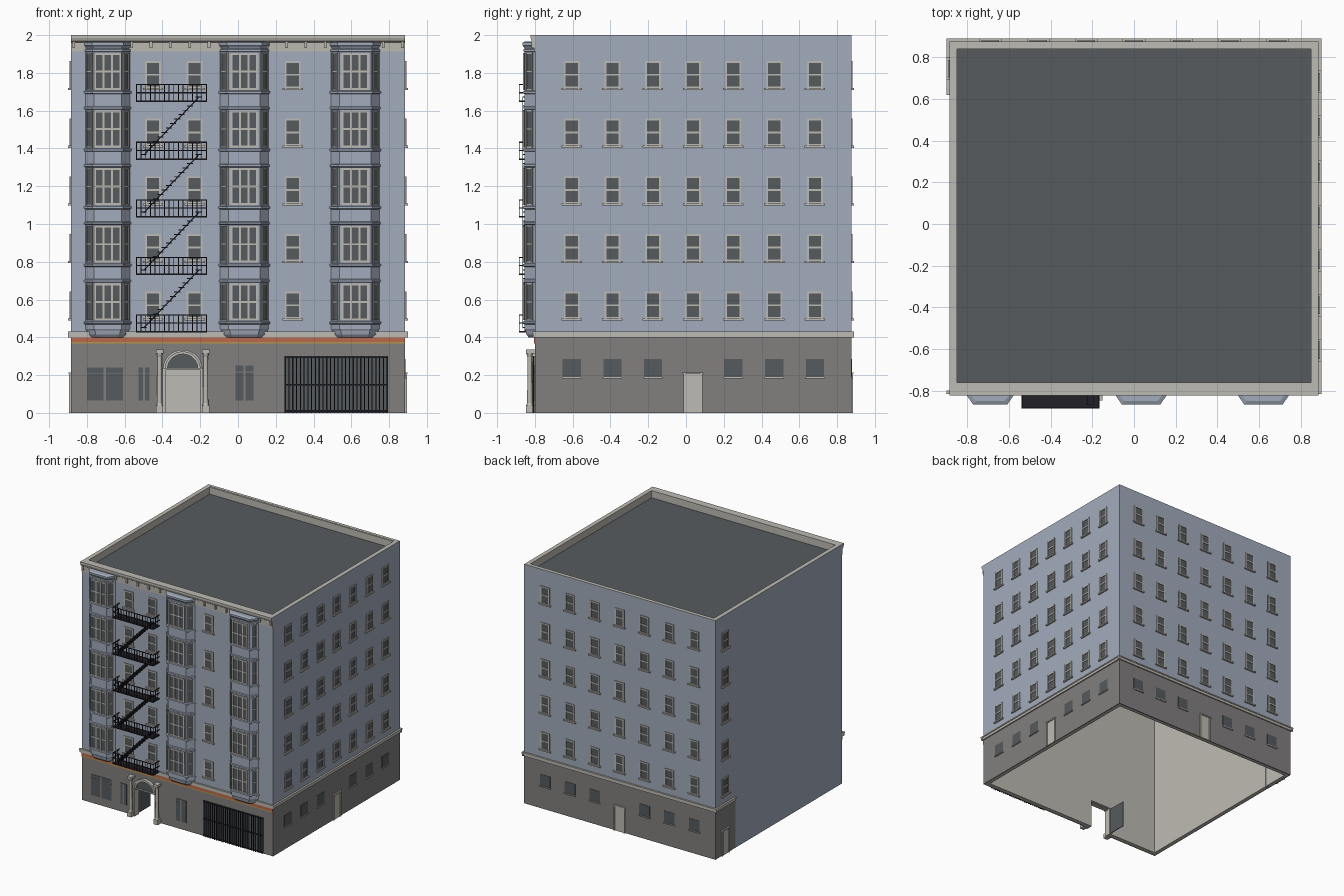
import bpy, bmesh, math
from mathutils import Matrix, Vector

if "Cube" in bpy.data.objects:
    bpy.data.objects.remove(bpy.data.objects["Cube"])


def material(name, hexcode):
    rgb = [int(hexcode[i:i + 2], 16) / 255 for i in (0, 2, 4)]
    lin = [c / 12.92 if c < 0.04 else ((c + 0.055) / 1.055) ** 2.4 for c in rgb]
    m = bpy.data.materials.new(name)
    m.use_nodes = True
    m.diffuse_color = (*lin, 1)
    m.node_tree.nodes["Principled BSDF"].inputs["Base Color"].default_value = (*lin, 1)
    return m


BLUE = material("blue_grey_wall", "a3acbc")
STONE = material("grey_brown_base", "827f7e")
TRIM = material("pale_stone_trim", "bebbb3")
GLASS = material("dark_grey_glass", "565b5e")
IRON = material("black_iron", "212128")
RUST = material("rust_band", "b8694c")
OCHRE = material("ochre_line", "b8944c")


class Part:
    """One object gathered from boxes, turned shafts and prisms."""

    def __init__(self, name, mat):
        self.name, self.mat, self.bm = name, mat, bmesh.new()

    def box(self, M, u0, u1, z0, z1, d0, d1):
        # u runs along the face, d runs outwards from it
        size = Matrix.Diagonal((u1 - u0, d1 - d0, z1 - z0, 1))
        mid = Matrix.Translation(((u0 + u1) / 2, -(d0 + d1) / 2, (z0 + z1) / 2))
        bmesh.ops.create_cube(self.bm, size=1, matrix=M @ mid @ size)

    def loft(self, rings):
        loops = [[self.bm.verts.new(p) for p in r] for r in rings]
        n = len(loops[0])
        for a, b in zip(loops, loops[1:]):
            for i in range(n):
                self.bm.faces.new((a[i], a[(i + 1) % n], b[(i + 1) % n], b[i]))
        self.bm.faces.new(loops[0])
        self.bm.faces.new(loops[-1])

    def shaft(self, x, y, z0, z1, r0, r1):
        bmesh.ops.create_cone(self.bm, cap_ends=True, segments=14, radius1=r0, radius2=r1,
                              depth=z1 - z0, matrix=Matrix.Translation((x, y, (z0 + z1) / 2)))

    def finish(self, smooth=False):
        bmesh.ops.recalc_face_normals(self.bm, faces=self.bm.faces)
        me = bpy.data.meshes.new(self.name)
        self.bm.to_mesh(me)
        self.bm.free()
        me.materials.append(self.mat)
        ob = bpy.data.objects.new(self.name, me)
        bpy.context.collection.objects.link(ob)
        if smooth:
            bpy.ops.object.select_all(action='DESELECT')
            ob.select_set(True)
            bpy.context.view_layer.objects.active = ob
            bpy.ops.object.shade_smooth_by_angle(angle=math.radians(40))


def face(x, y, degrees):
    return Matrix.Translation((x, y, 0)) @ Matrix.Rotation(math.radians(degrees), 4, 'Z')


X, YF, YB = 0.885, -0.80, 0.875
FRONT, RIGHT = face(0, YF, 0), face(X, 0, 90)
BACK, LEFT = face(0, YB, 180), face(-X, 0, -90)
BASE, TOP, ROOF = 0.40, 1.998, 1.94
FLOORS = [0.305 * k for k in range(5)]
ENTRY = -0.293

upper, base = Part("upper_walls", BLUE), Part("ground_floor_walls", STONE)
lining = Part("inner_walls", TRIM)


# Walls: a thin coloured skin with a pale inner lining, open underneath
def wall(part, M, u0, u1, z0, z1, thick=0.035):
    part.box(M, u0, u1, z0, z1, -0.01, 0)
    lining.box(M, u0 + 0.005, u1 - 0.005, z0, z1, -thick, -0.008)


wall(upper, FRONT, -X, X, BASE, TOP, 0.04)
wall(upper, RIGHT, YF, YB, BASE, TOP)
wall(upper, BACK, -X, X, BASE, TOP)
wall(upper, LEFT, -YB, -YF, BASE, TOP)
wall(upper, LEFT, -0.61, -YF - 0.01, 0, BASE)
wall(base, LEFT, -YB, -0.61, 0, BASE)
wall(base, RIGHT, YF, YB, 0, BASE)
wall(base, BACK, -X, X, 0, BASE)
wall(base, FRONT, -X, ENTRY - 0.1, 0, BASE, 0.04)
wall(base, FRONT, ENTRY + 0.1, X, 0, BASE, 0.04)
wall(base, FRONT, ENTRY - 0.11, ENTRY + 0.11, 0.235, BASE, 0.04)

roof = Part("roof_deck", GLASS)
roof.box(FRONT, -0.86, 0.86, ROOF - 0.02, ROOF, -1.66, -0.03)
roof.finish()
coping = Part("parapet_coping", TRIM)
for M, a, b, t in ((FRONT, -X, X, 0.04), (BACK, -X, X, 0.025),
                   (RIGHT, YF, YB, 0.035), (LEFT, -YB, -YF, 0.035)):
    coping.box(M, a, b, TOP, 2.0, -t, 0)
coping.finish()
for p in (upper, base, lining):
    p.finish()

# String course and painted bands above the ground floor
course = Part("string_course", TRIM)
for M, a, b in ((FRONT, -0.9, 0.9), (RIGHT, YF - 0.01, 0.89), (BACK, -0.9, 0.9), (LEFT, -0.89, -0.62)):
    course.box(M, a, b, 0.40, 0.42, 0, 0.01)
    course.box(M, a, b, 0.42, 0.43, 0, 0.015)
course.finish()
for name, mat, z0, z1 in (("rust_band", RUST, 0.375, 0.40), ("ochre_line", OCHRE, 0.367, 0.375)):
    band = Part(name, mat)
    band.box(FRONT, -X, X, z0, z1, 0, 0.006)
    band.finish()

# Front cornice with brackets
cornice = Part("front_cornice", TRIM)
profile = [(0, 1.912), (0.005, 1.912), (0.007, 1.962), (0.016, 1.968), (0.022, 1.985), (0.022, 2), (0, 2)]
cornice.loft([[(x, YF - d, z) for d, z in profile] for x in (-X, X)])
for i in range(18):
    x = -0.87 + i * 0.1024
    cornice.box(FRONT, x - 0.007, x + 0.007, 1.932, 1.965, 0, 0.018)
cornice.finish()

# Windows
glass, frames = Part("window_glass", GLASS), Part("window_frames", TRIM)


def window(M, u, z, w, h, columns=1, f=0.01, rail=True, sill=True):
    a, b, lo, hi = u - w / 2, u + w / 2, z - h / 2, z + h / 2
    glass.box(M, a, b, lo, hi, -0.004, 0.002)
    for i in range(columns + 1):
        c = a + f / 2 + i * (w - f) / columns
        frames.box(M, c - f / 2, c + f / 2, lo, hi, 0, 0.007)
    for c in (lo + f / 2, hi - f / 2) + ((z,) if rail else ()):
        frames.box(M, a, b, c - f / 2, c + f / 2, 0, 0.006)
    if sill:
        frames.box(M, a - 0.012, b + 0.012, lo - 0.009, lo + 0.002, 0, 0.014)


SIDE = [-0.605, -0.39, -0.175, 0.037, 0.25, 0.467, 0.682]
REAR = [0.23 * i for i in range(-3, 4)]
doors = Part("side_doors", TRIM)
for M, columns in ((FRONT, [-0.45, -0.23, 0.29]), (RIGHT, SIDE), (BACK, REAR), (LEFT, [-0.745])):
    for u in columns:
        for z in FLOORS:
            window(M, u, 0.57 + z, 0.084, 0.145)
        if M is FRONT:
            continue
        if u in (SIDE[3], REAR[3], -0.745):
            doors.box(M, u - 0.042, u + 0.042, 0, 0.205, 0, 0.004)
            for s in (-1, 1):
                doors.box(M, u + s * 0.045 - 0.005, u + s * 0.045 + 0.005, 0, 0.21, 0, 0.01)
            doors.box(M, u - 0.055, u + 0.055, 0.205, 0.215, 0, 0.012)
        else:
            glass.box(M, u - 0.048, u + 0.048, 0.19, 0.285, -0.004, 0.003)
            frames.box(M, u - 0.052, u + 0.052, 0.182, 0.19, 0, 0.01)
doors.finish()

# Shop windows on the street
mullions = Part("shop_window_mullions", STONE)
for a, b, top in ((-0.80, -0.61, 0.24), (-0.527, -0.468, 0.24), (-0.013, 0.082, 0.25)):
    glass.box(FRONT, a, b, 0.065, top, -0.004, 0.003)
    m = (a + b) / 2
    mullions.box(FRONT, m - 0.006, m + 0.006, 0.065, top, 0, 0.006)
    mullions.box(FRONT, a, b, top - 0.035, top - 0.031, 0, 0.005)
mullions.finish()

# Bay windows: lofted trapezoid towers with mouldings at every floor
DEPTH = 0.055
for i, (cx, hw) in enumerate(((-0.69, 0.118), (0.034, 0.128), (0.621, 0.128))):
    fw = hw - 0.045

    def ring(z, o):
        return [(cx + s * (w + o), YF - d, z) for s, w, d in
                ((-1, hw, -0.005), (-1, hw, 0), (-1, fw, DEPTH + o), (1, fw, DEPTH + o), (1, hw, 0), (1, hw, -0.005))]

    steps = [(0.40, -0.022), (0.415, -0.01), (0.435, -0.006), (0.445, 0)]
    for z in FLOORS:
        steps += [(z + 0.468, 0), (z + 0.472, 0.008), (z + 0.482, 0.008), (z + 0.486, 0)]
        steps += [(z + 0.69, 0), (z + 0.694, 0.006), (z + 0.704, 0.006), (z + 0.708, 0)]
    steps += [(1.935, 0.002), (1.945, 0.01), (1.96, 0.01), (1.967, -0.005)]
    bay = Part(f"bay_tower_{i + 1}", BLUE)
    bay.loft([ring(z, o) for z, o in steps])
    bay.finish()
    slope = math.degrees(math.atan2(DEPTH, hw - fw))
    for z in FLOORS:
        window(face(cx, YF - DEPTH, 0), 0, 0.588 + z, 0.145, 0.195, columns=3, sill=False)
        for s in (-1, 1):
            M = face(cx + s * (hw + fw) / 2, YF - DEPTH / 2, s * slope)
            window(M, 0, 0.588 + z, 0.046, 0.195, f=0.005, sill=False)
glass.box(FRONT, 0.245, 0.795, 0, 0.3, -0.004, 0.002)

# Entrance: columns, arch, fanlight and an open door leaf
columns = Part("entrance_columns", TRIM)
for s in (-1, 1):
    x, y = ENTRY + s * 0.122, YF - 0.027
    M = face(x, YF, 0)
    columns.box(M, -0.019, 0.019, 0, 0.04, 0, 0.046)
    columns.shaft(x, y, 0.04, 0.052, 0.018, 0.014)
    columns.shaft(x, y, 0.052, 0.295, 0.014, 0.012)
    columns.shaft(x, y, 0.295, 0.315, 0.012, 0.018)
    columns.box(M, -0.02, 0.02, 0.315, 0.335, 0, 0.048)
columns.finish(smooth=True)


def arc(r, y, n=16):
    return [(ENTRY + r * math.cos(math.pi * k / n), y, 0.235 + 0.95 * r * math.sin(math.pi * k / n)) for k in range(n + 1)]


arch = Part("entrance_arch", TRIM)
for y0, y1, r0, r1 in ((YF, YF - 0.02, 0.08, 0.104), (YF, YF - 0.028, 0.092, 0.104)):
    quads = zip(arc(r0, y0), arc(r1, y0), arc(r1, y1), arc(r0, y1))
    arch.loft([list(q) for q in quads])
for s in (-1, 1):
    arch.box(face(ENTRY + s * 0.1, YF, 0), -0.008, 0.008, 0, 0.24, -0.04, 0.015)
arch.box(FRONT, ENTRY - 0.1, ENTRY + 0.1, 0.228, 0.238, -0.02, 0.012)
arch.finish()
glass.loft([arc(0.085, YF + 0.002), arc(0.085, YF - 0.004)])
glass.box(FRONT, ENTRY - 0.104, ENTRY - 0.098, 0.005, 0.228, -0.2, -0.035)
glass.finish()
frames.finish()

# Street gate
gate = Part("street_gate", IRON)
for i in range(28):
    u = 0.25 + i * 0.02
    gate.box(FRONT, u - 0.003, u + 0.003, 0, 0.3, 0.006, 0.012)
for z in (0.01, 0.15, 0.295):
    gate.box(FRONT, 0.245, 0.795, z - 0.004, z + 0.004, 0.005, 0.013)
gate.finish()

# Fire escape: platforms, railings and stairs
escape = Part("fire_escape", IRON)
L, R, OUT = -0.54, -0.165, 0.085
for k, dz in enumerate(FLOORS):
    z = 0.425 + dz
    escape.box(FRONT, L, R, z, z + 0.008, 0.0, OUT)
    for h in (0.05, 0.093):
        escape.box(FRONT, L, R, z + h - 0.003, z + h + 0.003, OUT - 0.005, OUT)
        for u in (L, R - 0.005):
            escape.box(FRONT, u, u + 0.005, z + h - 0.003, z + h + 0.003, 0, OUT)
    for i in range(16):
        u = L + i * (R - L - 0.004) / 15
        escape.box(FRONT, u, u + 0.004, z, z + 0.093, OUT - 0.004, OUT)
    for u in (L, R - 0.004):
        for d in (0.02, 0.05):
            escape.box(FRONT, u, u + 0.004, z, z + 0.093, d, d + 0.004)
    if k < 4:
        start, run = Vector((-0.50, z + 0.025)), Vector((0.29, 0.305))
        for i in range(14):
            p = start + run * i / 13
            escape.box(FRONT, p.x - 0.016, p.x + 0.016, p.y, p.y + 0.005, 0.02, 0.065)
        mid = start + run / 2
        tilt = Matrix.Translation((mid.x, YF, mid.y)) @ Matrix.Rotation(-math.atan2(run.y, run.x), 4, 'Y')
        for d in (0.02, 0.062):
            escape.box(tilt, -run.length / 2, run.length / 2, -0.004, 0.002, d, d + 0.003)
escape.finish()
